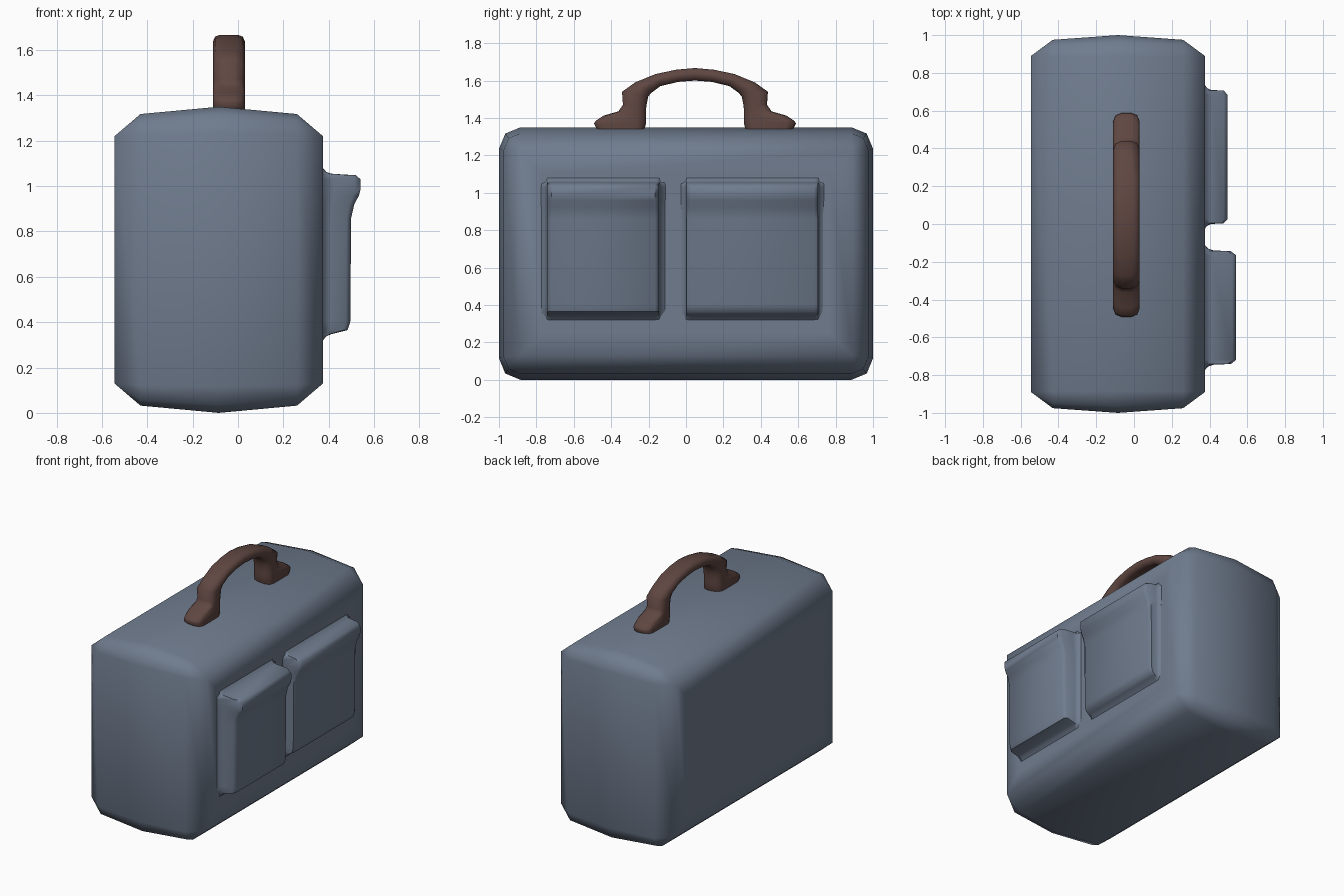
import bpy, bmesh, math
from mathutils import Vector

if "Cube" in bpy.data.objects:
    bpy.data.objects.remove(bpy.data.objects["Cube"])


def material(name, rgb):
    m = bpy.data.materials.new(name)
    m.diffuse_color = (*rgb, 1)
    m.use_nodes = True
    m.node_tree.nodes["Principled BSDF"].inputs["Base Color"].default_value = m.diffuse_color
    return m


BLUE = material("slate_blue", (0.16, 0.2, 0.27))
BROWN = material("brown_leather", (0.115, 0.062, 0.053))


def rounded(hw, hh, r):
    """12-point rounded rectangle, two segments per corner."""
    pts = []
    for q, (sx, sy) in enumerate([(1, 1), (-1, 1), (-1, -1), (1, -1)]):
        for k in range(3):
            a = math.pi / 2 * (q + k / 2)
            pts.append((sx * (hw - r) + r * math.cos(a), sy * (hh - r) + r * math.sin(a)))
    return pts


def skin(name, rows, mat, closed=True, angle=180):
    """Bridge equal-length rows of points; closed rows form capped tubes."""
    bm = bmesh.new()
    vs = [[bm.verts.new(p) for p in row] for row in rows]
    n = len(rows[0])
    for a, b in zip(vs, vs[1:]):
        for i in range(n if closed else n - 1):
            j = (i + 1) % n
            bm.faces.new((a[i], a[j], b[j], b[i]))
    if closed:
        bm.faces.new(vs[0])
        bm.faces.new(vs[-1])
    bmesh.ops.remove_doubles(bm, verts=bm.verts, dist=0.0005)
    bmesh.ops.recalc_face_normals(bm, faces=bm.faces)
    me = bpy.data.meshes.new(name)
    bm.to_mesh(me)
    bm.free()
    me.materials.append(mat)
    ob = bpy.data.objects.new(name, me)
    bpy.context.collection.objects.link(ob)
    bpy.context.view_layer.objects.active = ob
    ob.select_set(True)
    bpy.ops.object.shade_smooth_by_angle(angle=math.radians(angle))
    ob.select_set(False)
    return ob


# Case body: rounded sections stacked along x, (offset, half y, half z, radius)
half = [(0.46, 0.77, 0.425, 0), (0.46, 0.89, 0.545, 0), (0.345, 0.975, 0.643, 0.09)]
profile = ([(-o, y, z, r) for o, y, z, r in half] + [(0, 1.0, 0.675, 0.115)] + half[::-1])
skin("case_body", [[(-0.085 + o, y, 0.675 + z) for y, z in rounded(hy, hz, r)]
                   for o, hy, hz, r in profile], BLUE)


# Side pockets with a thicker flap along the top
def pocket(name, y0, y1, body, flap):
    base = 0.37
    rows = [(0.315, base), (0.338, 0.39), (0.347, 0.41), (0.365, body - 0.012), (0.40, body),
            (0.86, body + 0.004), (0.92, body + (flap - body) * 0.4),
            (0.96, flap - 0.006), (0.985, flap), (1.03, flap), (1.048, flap - 0.02),
            (1.055, 0.41), (1.062, 0.39), (1.085, base)]
    edge = [(-0.035, 0), (-0.01, 0.13), (0, 0.3), (0.004, 0.84), (0.025, 1)]
    cols = [(y0 + o, f) for o, f in edge] + [(y1 - o, f) for o, f in edge[::-1]]
    skin(name, [[(base + (x - base) * f, y, z) for y, f in cols] for z, x in rows],
         BLUE, closed=False, angle=50)


pocket("front_pocket", -0.745, -0.14, 0.495, 0.54)
pocket("rear_pocket", 0.0, 0.71, 0.45, 0.495)

# Carry handle: outer and inner outline points (y from middle, z) of one half
MID_X, MID_Y = -0.04, 0.048
outline = [((-0.525, 1.34), (-0.27, 1.34)), ((-0.54, 1.37), (-0.262, 1.37)),
           ((-0.53, 1.385), (-0.261, 1.39)), ((-0.49, 1.412), (-0.261, 1.42)),
           ((-0.41, 1.435), (-0.262, 1.445)), ((-0.385, 1.47), (-0.258, 1.475)),
           ((-0.39, 1.54), (-0.25, 1.515)), ((-0.32, 1.59), (-0.232, 1.535)),
           ((-0.21, 1.635), (-0.185, 1.57)), ((-0.10, 1.658), (-0.09, 1.593))]
mirrored = [((-a[0], a[1]), (-b[0], b[1])) for a, b in outline[::-1]]
rings = []
for a, b in outline + [((0, 1.667), (0, 1.60))] + mirrored:
    a, b = Vector(a), Vector(b)
    mid, d = (a + b) / 2, (a - b) / 2
    u, r = d.normalized(), min(0.045, d.length * 0.85)
    rings.append([(MID_X + w, MID_Y + mid.x + u.x * h, mid.y + u.y * h)
                  for w, h in rounded(0.07, d.length, r)])
skin("carry_handle", rings, BROWN, angle=60)
